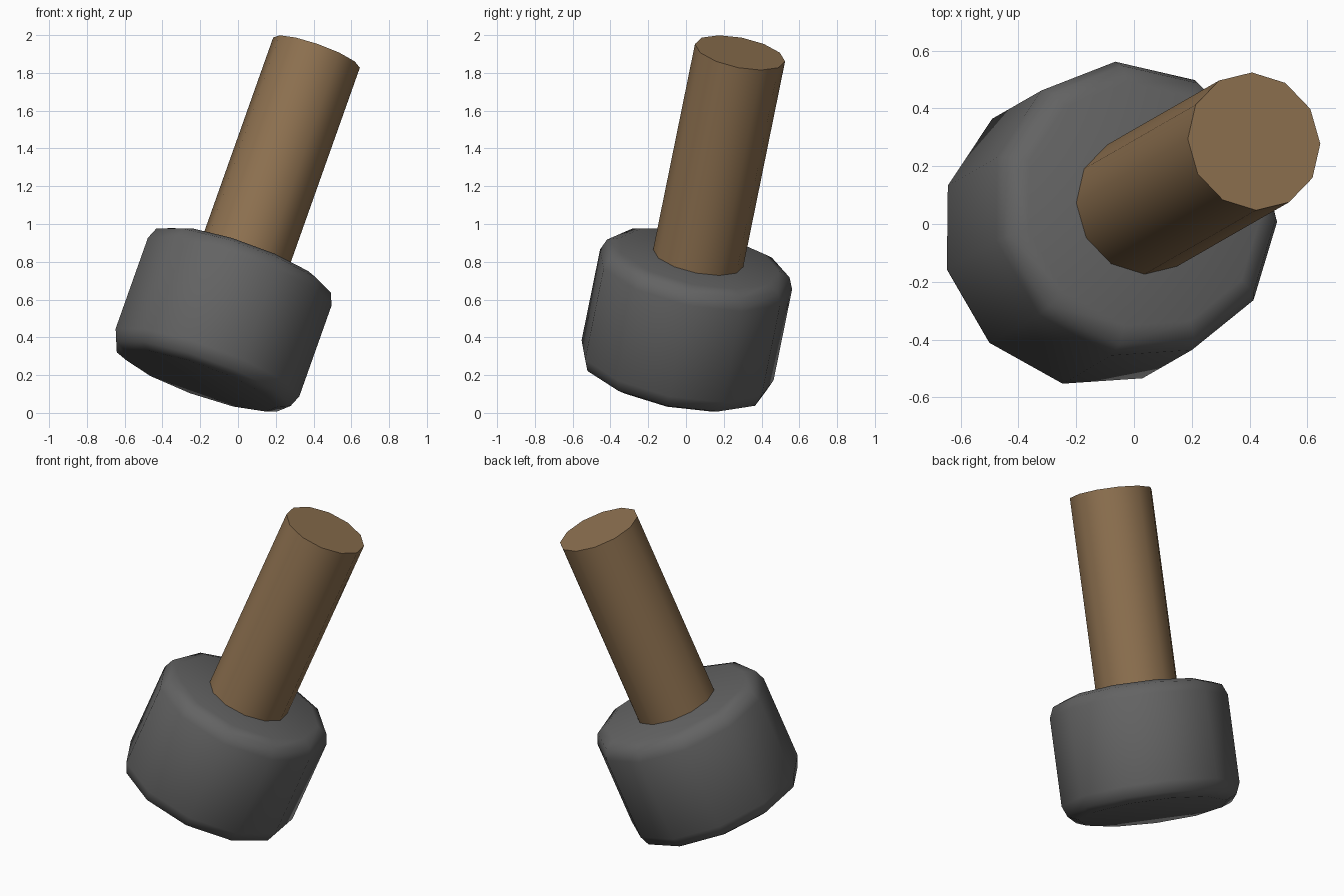
import bpy, bmesh, math
from mathutils import Vector, Matrix

if "Cube" in bpy.data.objects:
    bpy.data.objects.remove(bpy.data.objects["Cube"])

# Tilted common axis, running up the handle
AXIS = Vector((0.355, 0.2035, 1.0)).normalized()
E1 = Vector((AXIS.z, 0, -AXIS.x)).normalized()
E2 = AXIS.cross(E1)
TOP = Vector((0.4156, 0.286, 1.907))          # centre of the handle's end
FRAME = Matrix.Translation(TOP) @ Matrix((E1, E2, AXIS)).transposed().to_4x4()


def material(name, rgb):
    m = bpy.data.materials.new(name)
    m.diffuse_color = (*rgb, 1)
    m.use_nodes = True
    m.node_tree.nodes["Principled BSDF"].inputs["Base Color"].default_value = m.diffuse_color
    return m


def lathe(name, profile, sides, phase, mat):
    """Closed turned solid; profile is (radius, height along the axis)."""
    bm = bmesh.new()
    rings = []
    for r, h in profile:
        rings.append([bm.verts.new((r * math.cos(phase + math.tau * i / sides),
                                    r * math.sin(phase + math.tau * i / sides), h))
                      for i in range(sides)])
    for a, b in zip(rings, rings[1:]):
        for i in range(sides):
            j = (i + 1) % sides
            bm.faces.new((a[i], a[j], b[j], b[i]))
    bm.faces.new(rings[0][::-1])
    bm.faces.new(rings[-1])
    bm.transform(FRAME)
    me = bpy.data.meshes.new(name)
    bm.to_mesh(me)
    bm.free()
    me.materials.append(mat)
    ob = bpy.data.objects.new(name, me)
    bpy.context.collection.objects.link(ob)
    bpy.ops.object.select_all(action='DESELECT')
    ob.select_set(True)
    bpy.context.view_layer.objects.active = ob
    bpy.ops.object.shade_smooth_by_angle(angle=math.radians(50))
    return ob


wood = material("brown_wood", (0.27, 0.165, 0.08))
iron = material("dark_grey", (0.125, 0.125, 0.125))

# Head: eleven-sided drum with a two-step rounded rim at both ends
R, B = 0.5245, 0.09
LOW, HIGH = -1.785, -1.265
s = math.sin(math.radians(45))
rim = [(R, 0), (R - B * (1 - s), B * s), (R - B, B)]
profile = [(r, LOW - d) for r, d in reversed(rim)] + [(r, HIGH + d) for r, d in rim]
lathe("head", profile, 11, math.radians(-4.5), iron)

# Handle: twelve-sided rod sunk into the head
lathe("handle", [(0.243, -1.5), (0.243, 0)], 12, math.radians(-2), wood)
